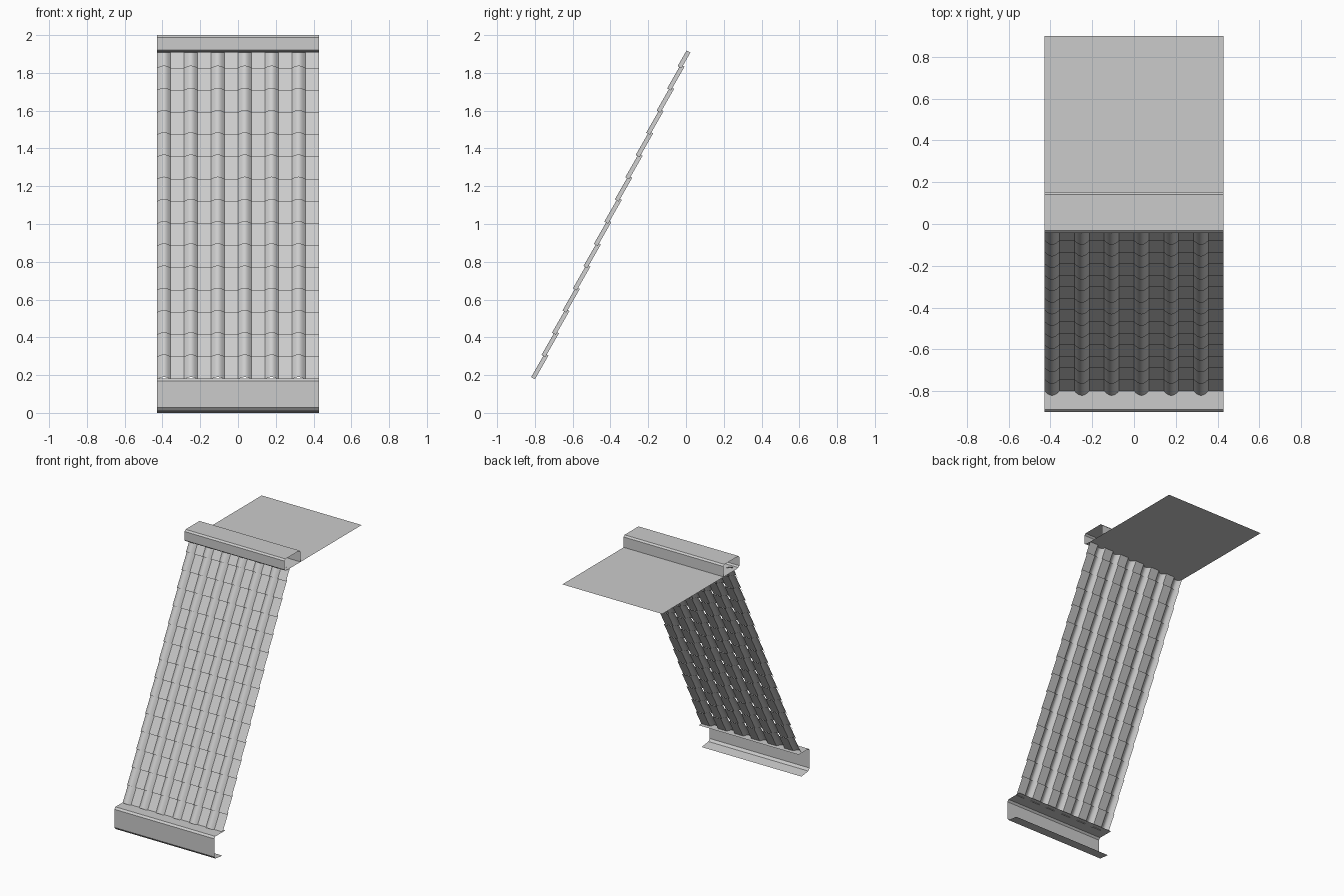
import bpy, math

if "Cube" in bpy.data.objects:
    bpy.data.objects.remove(bpy.data.objects["Cube"])

X0, X1 = -0.4275, 0.4275
RIBS, ROWS, SEG = 6, 15, 8


def make_object(name, verts, faces, smooth=None):
    mesh = bpy.data.meshes.new(name)
    mesh.from_pydata(verts, [], faces)
    mesh.update()
    ob = bpy.data.objects.new(name, mesh)
    bpy.context.collection.objects.link(ob)
    if smooth:
        bpy.ops.object.select_all(action='DESELECT')
        ob.select_set(True)
        bpy.context.view_layer.objects.active = ob
        bpy.ops.object.shade_smooth_by_angle(angle=math.radians(smooth))
    return ob


def folded_sheet(name, profile):
    """Sheet metal: a (y, z) profile, listed bottom to top, swept across the width."""
    verts = [(x, y, z) for y, z in profile for x in (X0, X1)]
    faces = [(2 * i, 2 * i + 1, 2 * i + 3, 2 * i + 2) for i in range(len(profile) - 1)]
    return make_object(name, verts, faces)


# Cross-section of one tile course: round rib, then flat pan, repeated
pitch = (X1 - X0) / RIBS
section = []
for r in range(RIBS):
    for s in range(SEG + 1):
        t = s / SEG
        section.append((X0 + pitch * (r + 0.5 * t), 0.023 * math.sin(math.pi * t)))
section.append((X1, 0.0))

# Overlapping tile courses climbing the slope, the top one cut short
length_y, length_z = 0.072, 0.126
size = math.hypot(length_y, length_z)
ny, nz = -length_z / size, length_y / size
verts, faces = [], []
for row in range(ROWS):
    y, z = -0.80 + 0.0554 * row, 0.178 + 0.1176 * row
    k = 0.66 if row == ROWS - 1 else 1.0
    base, n = len(verts), len(section)
    for f in (0.0, k):
        verts += [(x, y + f * length_y + h * ny, z + f * length_z + h * nz)
                  for x, h in section]
    faces += [(base + i, base + i + 1, base + n + i + 1, base + n + i)
              for i in range(n - 1)]
make_object("roof_tiles", verts, faces, smooth=30)

# Eaves trim at the foot of the slope
folded_sheet("eaves_trim", [(-0.80, 0.0), (-0.885, 0.01), (-0.90, 0.028),
                            (-0.90, 0.168), (-0.887, 0.182), (-0.765, 0.182)])

# Boxed ridge cap at the head of the slope
folded_sheet("ridge_cap", [(0.02, 1.908), (-0.03, 1.91), (-0.042, 1.92), (-0.042, 1.988),
                           (-0.03, 2.0), (0.14, 2.0), (0.152, 1.988), (0.152, 1.908)])

# Flat roof deck behind the cap
folded_sheet("flat_deck", [(-0.01, 1.907), (0.90, 1.907)])
